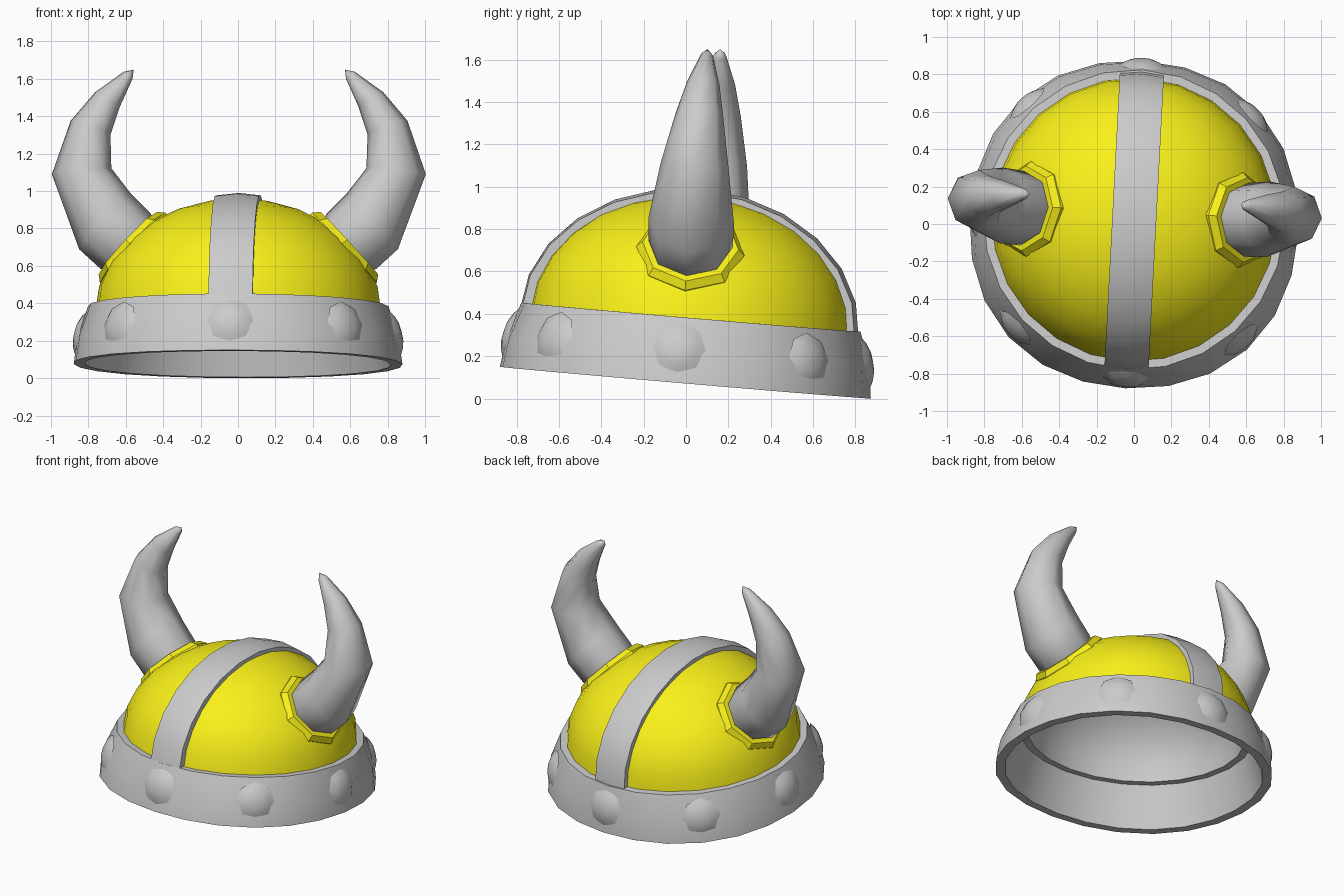
import bpy, bmesh
from math import sin, cos, pi, radians, sqrt
from mathutils import Matrix, Vector

if "Cube" in bpy.data.objects:
    bpy.data.objects.remove(bpy.data.objects["Cube"])

# whole helmet leans back and is turned slightly
POSE = (Matrix.Translation((0, -0.003, 0.075)) @ Matrix.Rotation(radians(-3), 4, 'Z')
        @ Matrix.Rotation(radians(-4.9), 4, 'X'))
yellow = bpy.data.materials.new("yellow_paint")
yellow.diffuse_color = (0.95, 0.88, 0.01, 1)
yellow.use_nodes = True
yellow.node_tree.nodes["Principled BSDF"].inputs["Base Color"].default_value = yellow.diffuse_color


def loft(name, rings, wrap=False, caps=False, angle=30, mat=None):
    """Skin a list of closed rings; wrap joins the last ring to the first."""
    bm = bmesh.new()
    rows = [[bm.verts.new(p) for p in r] for r in rings]
    n = len(rows[0])
    pairs = list(zip(rows, rows[1:])) + ([(rows[-1], rows[0])] if wrap else [])
    for a, b in pairs:
        for i in range(n):
            j = (i + 1) % n
            bm.faces.new((a[i], a[j], b[j], b[i]))
    if caps:
        bm.faces.new(rows[0])
        bm.faces.new(rows[-1])
    bmesh.ops.remove_doubles(bm, verts=bm.verts, dist=1e-5)
    bmesh.ops.recalc_face_normals(bm, faces=bm.faces)
    me = bpy.data.meshes.new(name)
    bm.to_mesh(me)
    bm.free()
    ob = bpy.data.objects.new(name, me)
    bpy.context.collection.objects.link(ob)
    ob.matrix_world = POSE
    if mat:
        me.materials.append(mat)
    bpy.ops.object.select_all(action='DESELECT')
    ob.select_set(True)
    bpy.context.view_layer.objects.active = ob
    bpy.ops.object.shade_smooth_by_angle(angle=radians(angle))
    return ob


def lathe(profile, n, frame=Matrix()):
    """Rings of (radius, height) points around the frame's z axis."""
    return [[frame @ Vector((r * cos(2 * pi * i / n), r * sin(2 * pi * i / n), h))
             for i in range(n)] for r, h in profile]


def dome(rx, rz, steps=7):
    return [(rx * cos(pi / 2 * k / steps), 0.28 + rz * sin(pi / 2 * k / steps))
            for k in range(steps + 1)]


def frame_at(loc, normal):
    """Frame with z along the normal and y kept along the helmet's y as far as possible."""
    z = Vector(normal).normalized()
    side = Vector((-z.y, z.x, 0)).normalized()
    m = Matrix((side.cross(z), side, z)).transposed().to_4x4()
    return Matrix.Translation(loc) @ m


# brow band, its lower half swelling a little on the diagonals
band = lathe([(0.82, 0), (0.88, 0), (0.86, 0.14), (0.805, 0.31), (0.75, 0.31)], 24)
for ring in band[:3]:
    for i, p in enumerate(ring):
        swell = 1 + 0.013 * (1 - cos(4 * 2 * pi * i / 24))
        p.x *= swell
        p.y *= swell
loft("brow_band", band, wrap=True)

# dome shell and grey lining
loft("dome", lathe(dome(0.765, 0.605), 24), mat=yellow)
loft("lining", lathe([(0.765, 0.28)] + dome(0.71, 0.56), 24))

# crest strip running front to back
rings = []
for k in range(13):
    c, s = cos(pi * k / 12), sin(pi * k / 12)
    rings.append([(x, c * (0.735 + t) - 0.005, 0.28 + s * (0.57 + t))
                  for x, t in ((-0.118, 0), (-0.118, 0.055), (0, 0.068), (0.118, 0.055), (0.118, 0))])
loft("crest_strip", rings, caps=True)

# soft, low studs around the band
for k in range(8):
    a = pi / 4 * k
    slope = radians(14.5)
    r = 0.851 + 0.014 * (k % 2)
    f = frame_at((r * cos(a), r * sin(a), 0.168),
                 (cos(a) * cos(slope), sin(a) * cos(slope), sin(slope)))
    loft("stud", lathe([(0.125, -0.012), (0.09, 0.009), (0.05, 0.022), (0, 0.025)], 8, f), angle=60)

# horns and their collars, one per side: (x, z, radius) along the horn
PATH = [(0.55, 0.617, 0.17), (0.605, 0.66, 0.2), (0.715, 0.765, 0.203), (0.842, 1.035, 0.16),
        (0.795, 1.268, 0.113), (0.705, 1.42, 0.077), (0.595, 1.55, 0.03), (0.566, 1.58, 0)]
DIRS = [(0.75, 0.66), (0.75, 0.66), (0.73, 0.68), (0.1, 1), (-0.33, 0.94),
        (-0.5, 0.85), (-0.6, 0.78), (-0.7, 0.7)]
for side, s in (("right", 1), ("left", -1)):
    rings = []
    for (x, z, r), (dx, dz) in zip(PATH, DIRS):
        ln = sqrt(dx * dx + dz * dz)
        across = Vector((s * dz / ln, 0, -dx / ln))
        rings.append([Vector((s * x, 0, z)) + across * (r * cos(pi / 4 * i))
                      + Vector((0, r * sin(pi / 4 * i), 0)) for i in range(8)])
    loft(side + "_horn", rings, angle=60)
    f = frame_at((s * 0.575, 0, 0.632), (s * 0.735, 0, 0.68))
    loft(side + "_collar", lathe([(0.19, -0.015), (0.256, -0.055), (0.256, -0.01), (0.228, 0.025), (0.19, 0.025)], 8, f),
         wrap=True, mat=yellow)
